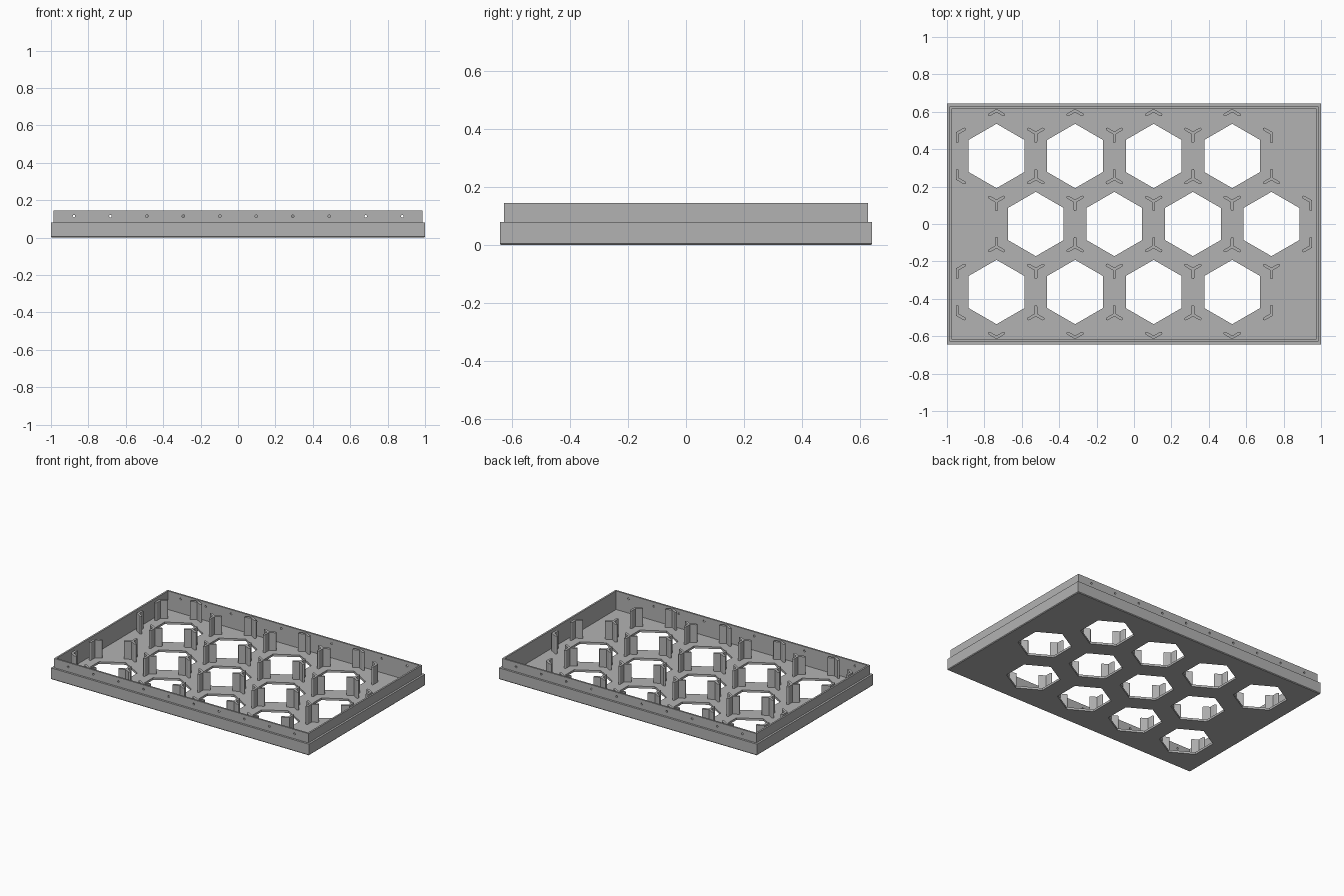
import bpy, bmesh, math
from mathutils import Vector, Matrix

if "Cube" in bpy.data.objects:
    bpy.data.objects.remove(bpy.data.objects["Cube"])

PITCH = 0.42                      # spacing of the honeycomb cells
ROW = PITCH * math.sqrt(3) / 2
CELL_R = PITCH / math.sqrt(3)     # cell corner radius
HOLE_R = 0.172                    # window corner radius
FLOOR = 0.015

grey = bpy.data.materials.new("grey_plastic")
grey.diffuse_color = (0.45, 0.45, 0.45, 1)
grey.use_nodes = True
grey.node_tree.nodes["Principled BSDF"].inputs["Base Color"].default_value = grey.diffuse_color


def make_object(name, bm):
    bmesh.ops.recalc_face_normals(bm, faces=bm.faces)
    mesh = bpy.data.meshes.new(name)
    bm.to_mesh(mesh)
    bm.free()
    mesh.materials.append(grey)
    ob = bpy.data.objects.new(name, mesh)
    bpy.context.collection.objects.link(ob)
    return ob


def prism(bm, pts, z0, z1):
    low = [bm.verts.new((x, y, z0)) for x, y in pts]
    top = [bm.verts.new((x, y, z1)) for x, y in pts]
    bm.faces.new(low[::-1])
    bm.faces.new(top)
    for i in range(len(pts)):
        j = (i + 1) % len(pts)
        bm.faces.new((low[i], low[j], top[j], top[i]))


# Tray: rectangles stacked from the underside, over the lip, to the floor
bm = bmesh.new()
rings = []
for inset, z in [(0.004, 0), (0, 0.005), (0, 0.08), (0.014, 0.08),
                 (0.014, 0.145), (0.026, 0.145), (0.026, FLOOR)]:
    x, y = 1 - inset, 0.643 - inset
    rings.append([bm.verts.new((sx * x, sy * y, z))
                  for sx, sy in ((-1, -1), (1, -1), (1, 1), (-1, 1))])
for a, b in zip(rings, rings[1:]):
    for i in range(4):
        j = (i + 1) % 4
        bm.faces.new((a[i], a[j], b[j], b[i]))
bm.faces.new(rings[0][::-1])
bm.faces.new(rings[-1])
tray = make_object("tray", bm)

# Honeycomb cell centres: three rows, the middle one shifted
cells = [Vector(((-0.525 if r == 0 else -0.735) + PITCH * i, r * ROW))
         for r in (-1, 0, 1) for i in range(4)]


def corner(centre, radius, k):
    a = math.radians(30 + 60 * k)
    return centre + radius * Vector((math.cos(a), math.sin(a)))


# Cutter: hexagonal windows and the small pin holes along the long lips
bm = bmesh.new()
for c in cells:
    prism(bm, [corner(c, HOLE_R, k) for k in range(6)], -0.05, 0.05)
for sy in (-1, 1):
    for i in range(10):
        place = (Matrix.Translation((-0.877 + 0.195 * i, sy * 0.623, 0.115))
                 @ Matrix.Rotation(math.pi / 2, 4, 'X'))
        bmesh.ops.create_cone(bm, cap_ends=True, segments=12, radius1=0.007,
                              radius2=0.007, depth=0.06, matrix=place)
cutter = make_object("hole_cutter", bm)
cutter.hide_render = True
mod = tray.modifiers.new("holes", 'BOOLEAN')
mod.object = cutter
mod.operation = 'DIFFERENCE'
mod.solver = 'EXACT'
bpy.context.view_layer.objects.active = tray
bpy.ops.object.modifier_apply(modifier=mod.name)
bpy.data.objects.remove(cutter)

# Collect each honeycomb corner with the directions of the edges leaving it
corners = {}
for c in cells:
    for k in range(6):
        p = corner(c, CELL_R, k)
        arms = corners.setdefault((round(p.x, 2), round(p.y, 2)), (p, set()))[1]
        for n in (k - 1, k + 1):
            d = corner(c, CELL_R, n) - p
            arms.add(round(math.degrees(math.atan2(d.y, d.x))) % 360)

# Corner posts: two or three rounded arms joined in one outline
H, LENGTH = 0.008, 0.044
bm = bmesh.new()
for p, arms in corners.values():
    arms = sorted(arms)
    pts = []
    for i, deg in enumerate(arms):
        a = math.radians(deg)
        tip = p + LENGTH * Vector((math.cos(a), math.sin(a)))
        for s in range(7):
            t = a - math.pi / 2 + math.pi * s / 6
            pts.append(tip + H * Vector((math.cos(t), math.sin(t))))
        half = math.radians((arms[(i + 1) % len(arms)] - deg) % 360) / 2
        pts.append(p + H / math.sin(half) * Vector((math.cos(a + half), math.sin(a + half))))
    prism(bm, pts, FLOOR - 0.005, 0.14)
make_object("corner_posts", bm)
